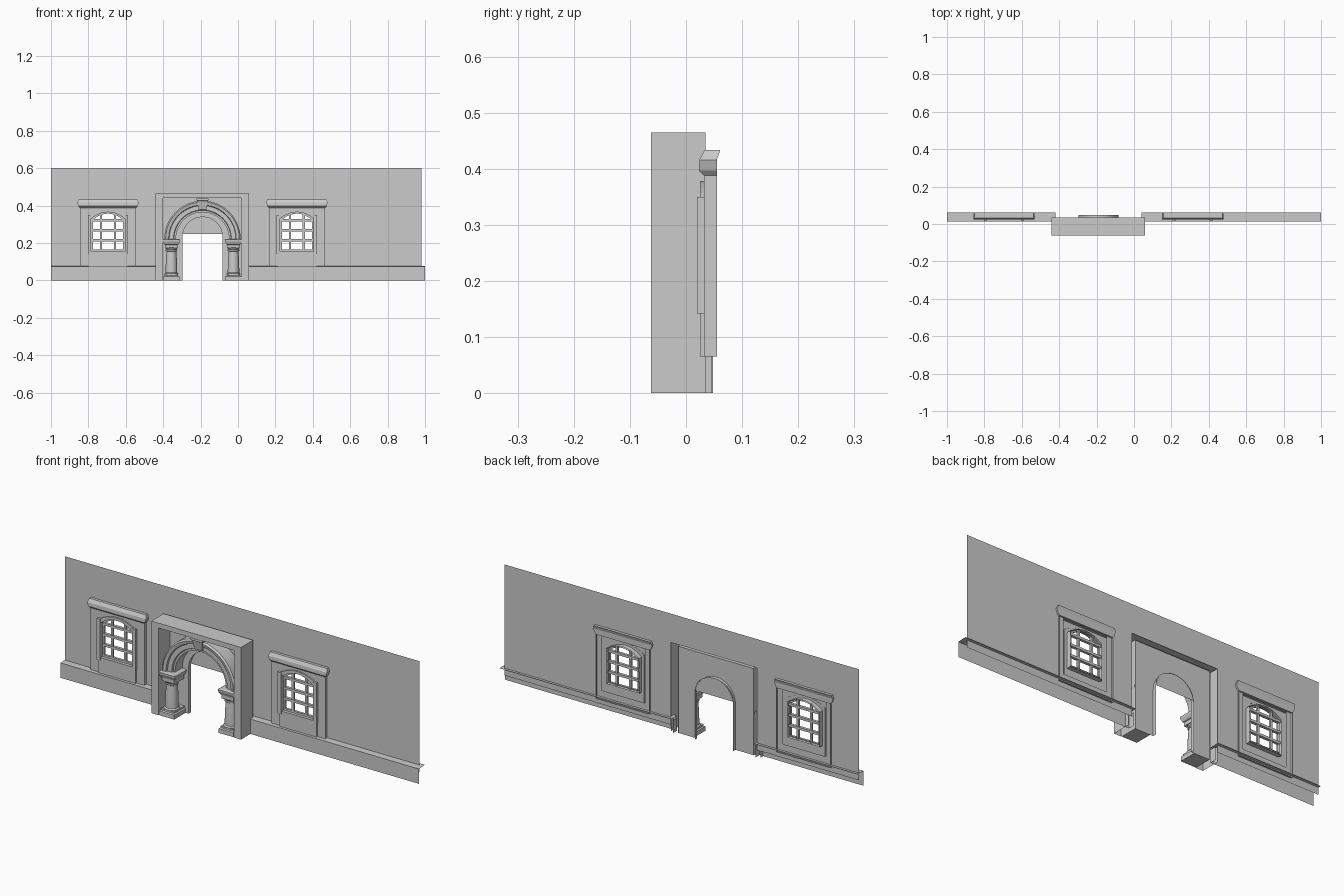
import bpy, bmesh
from math import sin, cos, pi, radians

if "Cube" in bpy.data.objects:
    bpy.data.objects.remove(bpy.data.objects["Cube"])


def finish(name, bm, smooth=False):
    me = bpy.data.meshes.new(name)
    bm.to_mesh(me)
    bm.free()
    ob = bpy.data.objects.new(name, me)
    bpy.context.collection.objects.link(ob)
    if smooth:
        bpy.ops.object.select_all(action='DESELECT')
        ob.select_set(True)
        bpy.context.view_layer.objects.active = ob
        bpy.ops.object.shade_smooth_by_angle(angle=radians(35))
    return ob


def plate(name, loops, y0, y1=None, floor=0.001):
    """Front sheet from x,z loops (later loops are holes); edges run back to y1."""
    bm = bmesh.new()
    edges = []
    for loop in loops:
        vs = [bm.verts.new((x, y0, z)) for x, z in loop]
        edges += [bm.edges.new((vs[i], vs[(i + 1) % len(vs)])) for i in range(len(vs))]
    bmesh.ops.triangle_fill(bm, edges=edges, use_beauty=True, use_dissolve=False, normal=(0, -1, 0))
    if y1 is not None:
        rim = [e for e in bm.edges if e.is_boundary and max(v.co.z for v in e.verts) > floor]
        ret = bmesh.ops.extrude_edge_only(bm, edges=rim)
        for v in ret["geom"]:
            if isinstance(v, bmesh.types.BMVert):
                v.co.y = y1
    bmesh.ops.dissolve_limit(bm, angle_limit=0.01, verts=bm.verts, edges=bm.edges, delimit={'NORMAL'})
    return finish(name, bm)


def loft(name, levels):
    """Stack of rectangles: (z, x0, x1, y0, y1)."""
    bm = bmesh.new()
    rings = [[bm.verts.new(p) for p in ((a, c, z), (b, c, z), (b, d, z), (a, d, z))]
             for z, a, b, c, d in levels]
    bm.faces.new(rings[0][::-1])
    bm.faces.new(rings[-1])
    for lo, hi in zip(rings, rings[1:]):
        for i in range(4):
            j = (i + 1) % 4
            bm.faces.new((lo[i], lo[j], hi[j], hi[i]))
    return finish(name, bm)


def box(name, x0, x1, y0, y1, z0, z1):
    return loft(name, [(z0, x0, x1, y0, y1), (z1, x0, x1, y0, y1)])


def rect(x0, x1, z0, z1):
    return [(x0, z0), (x1, z0), (x1, z1), (x0, z1)]


def arch(cx, w, z0, spring, rise, n=16):
    """Arched outline, half width w, curved from spring up by rise."""
    return [(cx - w, z0), (cx + w, z0)] + [
        (cx + w * cos(pi * i / n), spring + rise * sin(pi * i / n)) for i in range(n + 1)]


def segment(cx, w, z0, spring, rise, n=10):
    """Outline with a shallow parabolic head."""
    return [(cx - w, z0), (cx + w, z0)] + [
        (cx + w * t, spring + rise * (1 - t * t)) for t in (1 - 2 * i / n for i in range(n + 1))]


def lathe(name, profile, place, count, closed):
    """Spin (r, h) profile; place(r, h, turn) gives the point, turn 0..1."""
    bm = bmesh.new()
    cols = [[bm.verts.new(place(r, h, i / count)) for r, h in profile]
            for i in range(count if closed else count + 1)]
    for i in range(count):
        a, b = cols[i], cols[(i + 1) % len(cols)]
        for j in range(len(profile) - 1):
            bm.faces.new((a[j], b[j], b[j + 1], a[j + 1]))
    bmesh.ops.recalc_face_normals(bm, faces=bm.faces)
    return finish(name, bm, True)


WINDOWS = (-0.695, 0.315)
PX = -0.19          # portal centre
WALL = 0.047

# Thin wall sheet, with portal gap and window holes
plate("wall", [[(-1, .04), (PX - .24, .04), (PX - .24, .455), (PX + .24, .455), (PX + .24, .04),
                (.98, .04), (.98, .6), (-1, .6)]] +
      [rect(c - .12, c + .12, .11, .385) for c in WINDOWS], WALL)

# Base course: front face, shelf on top and return into the portal
for side, x0, x1, xr in (("left", -1, -.42, -.42), ("right", .04, 1, .04)):
    bm = bmesh.new()
    for pts in (((x0, .013, 0), (x1, .013, 0), (x1, .013, .075), (x0, .013, .075)),
                ((x0, .013, .075), (x1, .013, .075), (x1, .0615, .077), (x0, .0615, .077)),
                ((xr, .013, 0), (xr, .046, 0), (xr, .046, .065), (xr, .013, .065))):
        bm.faces.new([bm.verts.new(p) for p in pts])
    finish("base_course_" + side, bm)

# Windows
for c in WINDOWS:
    opening = segment(c, .09, .155, .33, .035)
    plate("window_panel", [rect(c - .15, c + .15, .065, .40), opening], .032, .055)
    plate("window_surround", [segment(c, .105, .065, .345, .033), opening], .025, .033)
    for s in (-1, 1):
        a, b = sorted((c + s * .09, c + s * .108))
        box("window_jamb", a, b, .02, .032, .142, .35)
    loft("window_cornice", [(z, c - w, c + w, yf, yb) for z, w, yf, yb in (
        (.388, .15, .032, .055), (.397, .158, .023, .055),
        (.416, .164, .024, .055), (.433, .158, .033, .061))])
    plate("window_frame", [segment(c, .092, .153, .332, .035), segment(c, .08, .165, .325, .032)], .04, .052)
    for x in (-.037, .037):
        box("window_bar_upright", c + x - .006, c + x + .006, .04, .05, .158, .358)
    for z in (.215, .268, .321):
        box("window_bar_cross", c - .085, c + .085, .038, .052, z - .006, z + .006)

# Portal: outer frame, recessed back, door arch and filled arch head
plate("portal_frame", [[(PX - .25, 0), (PX - .21, 0), (PX - .21, .44), (PX + .21, .44),
                        (PX + .21, 0), (PX + .25, 0), (PX + .25, .465), (PX - .25, .465)]], -.062, .035)
door = arch(PX, .107, 0, .232, .107)
plate("portal_back", [[(PX - .21, 0)] + [door[0]] + door[:1:-1] + [door[1], (PX + .21, 0),
      (PX + .21, .44), (PX - .21, .44)]], .03)
bm = bmesh.new()
path = [door[1]] + door[2:] + [door[0]]
for (xa, za), (xb, zb) in zip(path, path[1:]):
    if abs(xa - xb) + abs(za - zb) > 1e-5:
        bm.faces.new([bm.verts.new(p) for p in
                      ((xa, .03, za), (xb, .03, zb), (xb, .048, zb), (xa, .048, za))])
finish("door_reveal", bm)
plate("arch_head", [arch(PX, .106, .248, .252, .087)], .046)

# Moulded arch band with keystone
lathe("arch_band", [(.142, .03), (.142, -.028), (.152, -.028), (.155, -.036), (.178, -.036),
                    (.181, -.044), (.197, -.048), (.204, -.04), (.204, .03)],
      lambda r, h, t: (PX + r * cos(pi * t), h, .222 + r * sin(pi * t)), 24, False)
loft("keystone", [(.378, PX - .02, PX + .02, -.045, .03), (.425, PX - .028, PX + .028, -.055, .03),
                  (.428, PX - .033, PX + .033, -.06, .03), (.438, PX - .033, PX + .033, -.06, .03)])

# Columns: plinth, round shaft, flared capital
CY = -.018
for s in (-1, 1):
    cx = PX + s * .166
    loft("column_plinth", [(z, cx - w, cx + w, CY - w, .03) for z, w in
                           ((0, .042), (.022, .042), (.026, .036), (.034, .036))])
    lathe("column_shaft", [(.036, .03), (.037, .036), (.031, .042), (.031, .05), (.03, .1), (.026, .155),
                           (.031, .158), (.031, .164), (.027, .166), (.034, .175)],
          lambda r, h, t, cx=cx: (cx + r * cos(2 * pi * t), CY + r * sin(2 * pi * t), h), 20, True)
    loft("column_capital", [(z, cx - w, cx + w, CY - w * .9, .03) for z, w in
                            ((.172, .034), (.19, .034), (.192, .038), (.208, .046), (.218, .047), (.222, .04))])
